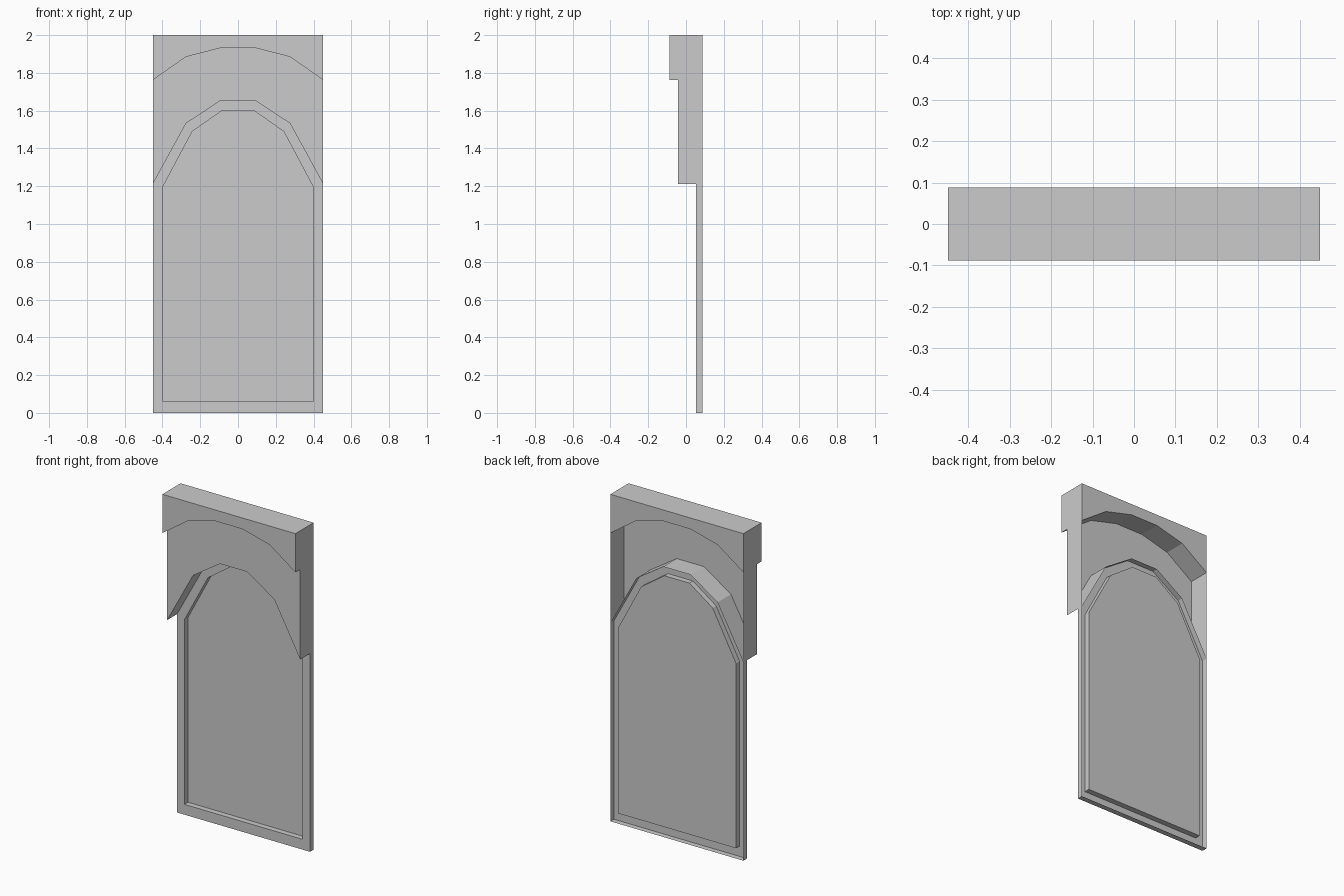
import bpy, bmesh

if "Cube" in bpy.data.objects:
    bpy.data.objects.remove(bpy.data.objects["Cube"])

# half arch profiles (x, z), from springing to crown, mirrored into full arches
def arch(half):
    return half + [(-x, z) for x, z in reversed(half)]

HEAD = arch([(-0.45, 1.763), (-0.275, 1.885), (-0.092, 1.932)])
MID = arch([(-0.45, 1.213), (-0.275, 1.533), (-0.092, 1.653)])
INNER = arch([(-0.40, 1.193), (-0.242, 1.49), (-0.085, 1.60)])
Y_HEAD, Y_PLATE, Y_FRAME, Y_BACK = -0.088, -0.042, 0.054, 0.088


def at(loop, y):
    return [(x, y, z) for x, z in loop]


def walls(a, b):
    """Quads joining two closed loops of equal length."""
    n = len(a)
    return [[a[i], a[(i + 1) % n], b[(i + 1) % n], b[i]] for i in range(n)]


def make(name, polys):
    bm = bmesh.new()
    for p in polys:
        bm.faces.new([bm.verts.new(v) for v in p])
    bmesh.ops.remove_doubles(bm, verts=bm.verts[:], dist=0.0001)
    bmesh.ops.recalc_face_normals(bm, faces=bm.faces[:])
    # the first face always belongs to the front
    bm.faces.ensure_lookup_table()
    if bm.faces[0].normal.y > 0:
        bmesh.ops.reverse_faces(bm, faces=bm.faces[:])
    mesh = bpy.data.meshes.new(name)
    bm.to_mesh(mesh)
    bm.free()
    ob = bpy.data.objects.new(name, mesh)
    bpy.context.collection.objects.link(ob)
    return ob


# header block with arched underside, closed solid
head = HEAD + [(0.45, 2.0), (-0.45, 2.0)]
f, b = at(head, Y_HEAD), at(head, Y_BACK)
make("header", [f, b] + walls(f, b))

# spandrel plate between both arches, with side walls and arch soffit, open behind
f = at(HEAD + MID[::-1], Y_PLATE)
b = at(HEAD, Y_BACK) + at(MID[::-1], Y_BACK)
sides = walls(f, b)[len(HEAD) - 1:]
make("arch_plate", [f] + sides)

# frame band, open behind, with a panel set back inside it
outer = [(0.45, 0.0), (-0.45, 0.0)] + MID
inner = [(0.40, 0.063), (-0.40, 0.063)] + INNER
of, inf = at(outer, Y_FRAME), at(inner, Y_FRAME)
ib = at(inner, Y_BACK)
rim = walls(of, at(outer, Y_BACK))
# the arched part of the rim is already the plate soffit
rim = rim[:2] + rim[-1:]
make("frame", walls(of, inf) + rim + walls(inf, ib))
make("panel", [ib])
